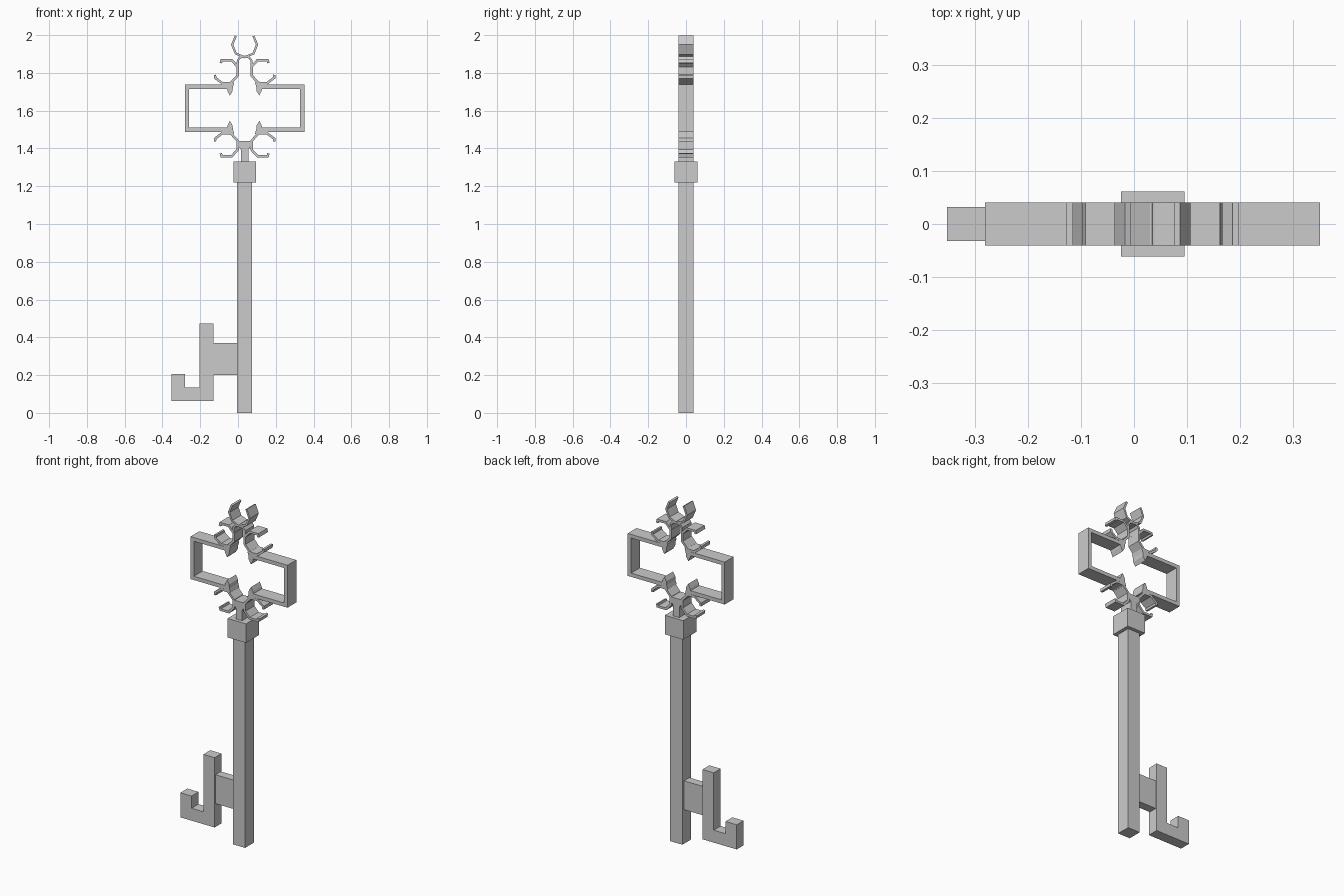
import bpy, bmesh, math
from mathutils import Vector

if "Cube" in bpy.data.objects:
    bpy.data.objects.remove(bpy.data.objects["Cube"])

CX, CZ = 0.035, 1.613   # axis of the key, mid height of the bow
D = 0.041               # half depth of shaft and bow


def prism(name, pts, half):
    """Extrude an (x, z) outline symmetrically along y."""
    bm = bmesh.new()
    f = bm.faces.new([bm.verts.new((x, -half, z)) for x, z in pts])
    r = bmesh.ops.extrude_face_region(bm, geom=[f])
    bmesh.ops.translate(bm, vec=(0, 2 * half, 0),
                        verts=[v for v in r["geom"] if isinstance(v, bmesh.types.BMVert)])
    bmesh.ops.recalc_face_normals(bm, faces=bm.faces)
    me = bpy.data.meshes.new(name)
    bm.to_mesh(me)
    bm.free()
    ob = bpy.data.objects.new(name, me)
    bpy.context.collection.objects.link(ob)
    return ob


def box(name, x0, x1, z0, z1, half):
    return prism(name, [(x0, z0), (x1, z0), (x1, z1), (x0, z1)], half)


def ribbon(path, w):
    """Outline of a mitred band of width w along an open path."""
    p = [Vector(q) for q in path]
    left, right = [], []
    for i, q in enumerate(p):
        a = (q - p[i - 1]).normalized() if i else None
        b = (p[i + 1] - q).normalized() if i < len(p) - 1 else None
        a, b = a or b, b or a
        t = (a + b).normalized()
        n = Vector((-t.y, t.x))
        k = w / 2 / max(0.4, t.dot(a))
        left.append(tuple(q + n * k))
        right.append(tuple(q - n * k))
    return left + right[::-1]


def place(pts, sx, sz=1):
    """Mirror (distance from axis, z) points into a quadrant of the bow."""
    return [(CX + sx * u, CZ + sz * (z - CZ)) for u, z in pts]


# Shaft, collar and flared neck
box("shaft", CX - 0.04, CX + 0.04, 0, 1.22, D)
box("collar", CX - 0.06, CX + 0.06, 1.22, 1.332, 0.061)
neck = [(0.02, 1.33), (0.02, 1.395), (0.037, 1.415), (0.037, 1.44)]
prism("neck", place(neck, -1) + place(neck, 1)[::-1], D)

# Bit: web plate and hooked blade
box("bit_web", -0.135, 0.0, 0.2, 0.37, 0.025)
prism("bit_blade", [(-0.353, 0.062), (-0.13, 0.062), (-0.13, 0.473), (-0.203, 0.473),
                    (-0.203, 0.135), (-0.28, 0.135), (-0.28, 0.207), (-0.353, 0.207)], 0.032)

# Bow outlines for one quadrant
scroll = ribbon([(0.126, 1.852), (0.122, 1.867), (0.068, 1.867), (0.037, 1.833),
                 (0.037, 1.786), (0.073, 1.746), (0.118, 1.745), (0.156, 1.774),
                 (0.157, 1.79)], 0.013)
spike = [(0.1, 1.737), (0.09, 1.704), (0.078, 1.68), (0.064, 1.703),
         (0.062, 1.725), (0.055, 1.748), (0.075, 1.755)]
frame = ribbon([(0.08, 1.727), (0.305, 1.727), (0.305, 1.499), (0.08, 1.499)], 0.022)
link = ribbon([(0.0, 1.886), (0.024, 1.882), (0.036, 1.866), (0.037, 1.825)], 0.011)

for side, sx in (("left", -1), ("right", 1)):
    prism("bow_frame_" + side, place(frame, sx), D)
    prism("ring_link_" + side, place(link, sx), D)
    for level, sz in (("upper", 1), ("lower", -1)):
        prism(f"scroll_{level}_{side}", place(scroll, sx, sz), D)
        prism(f"spike_{level}_{side}", place(spike, sx, sz), D)

# Eight-sided top ring, open at the top
R = 0.066
ring = [(CX + R * math.cos(math.radians(a)), 1.949 + R * math.sin(math.radians(a)))
        for a in range(135, 406, 45)]
prism("top_ring", ribbon(ring, 0.011), D)
